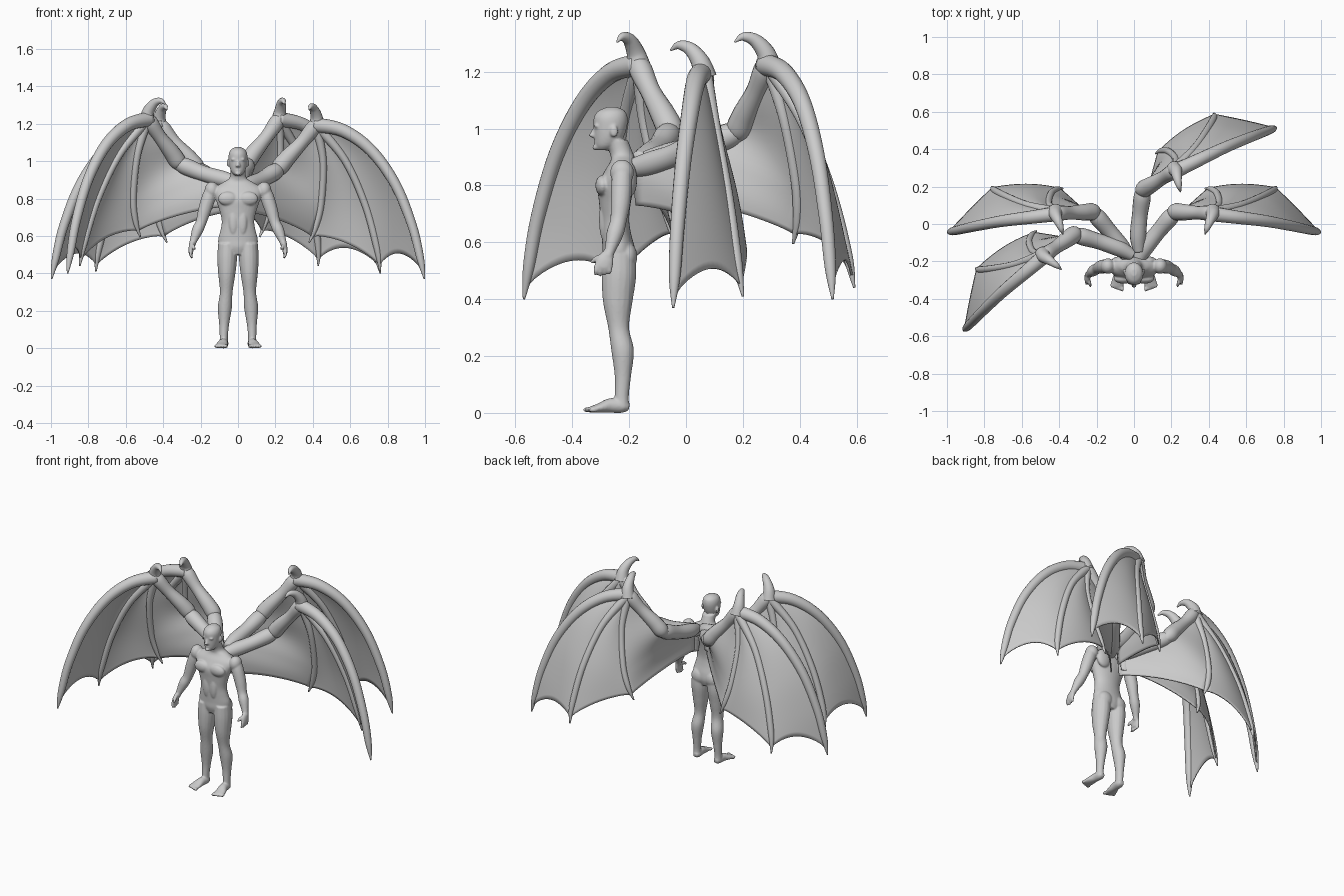
import bpy, bmesh
from math import sin, cos, pi, radians
from mathutils import Vector, Matrix


def spline(pts, n):
    """Catmull-Rom through tuples of any length, n+1 samples."""
    out, last = [], len(pts) - 1
    for k in range(n + 1):
        f = k / n * last
        i = min(int(f), last - 1)
        t = f - i
        p1, p2 = pts[i], pts[i + 1]
        p0, p3 = pts[max(i - 1, 0)], pts[min(i + 2, last)]
        out.append([0.5 * (2 * b + (c - a) * t + (2 * a - 5 * b + 4 * c - d) * t * t
                    + (3 * b - a - 3 * c + d) * t ** 3) for a, b, c, d in zip(p0, p1, p2, p3)])
    return out


def loft(bm, rows, ref=None, n=24, sides=16, mirror=1):
    """Closed tube through (x,y,z,ra[,rb]); level rings when ref is None."""
    rows = spline([(r[0] * mirror,) + tuple(r[1:]) for r in rows], n)
    rings = []
    for i, r in enumerate(rows):
        p, ra, rb = Vector(r[:3]), max(r[3], .002), max(r[-1], .002)
        u, v = Vector((1, 0, 0)), Vector((0, 1, 0))
        if ref:
            t = (Vector(rows[min(i + 1, n)][:3]) - Vector(rows[max(i - 1, 0)][:3])).normalized()
            u = Vector(ref)
            u = (u - t * u.dot(t)).normalized()
            v = t.cross(u)
        rings.append([bm.verts.new(p + u * ra * cos(2 * pi * k / sides) + v * rb * sin(2 * pi * k / sides))
                      for k in range(sides)])
    for a, b in zip(rings, rings[1:]):
        for k in range(sides):
            j = (k + 1) % sides
            bm.faces.new((a[k], a[j], b[j], b[k]))
    bm.faces.new(rings[0][::-1])
    bm.faces.new(rings[-1])


def ball(bm, c, r):
    m = Matrix.Translation(c) @ Matrix.Diagonal((*r, 1))
    bmesh.ops.create_uvsphere(bm, u_segments=20, v_segments=12, radius=1, matrix=m)


def finish(bm, name, m=None):
    if m:
        bm.transform(m)
    bmesh.ops.recalc_face_normals(bm, faces=bm.faces)
    for f in bm.faces:
        f.smooth = True
    me = bpy.data.meshes.new(name)
    bm.to_mesh(me)
    bm.free()
    ob = bpy.data.objects.new(name, me)
    bpy.context.collection.objects.link(ob)
    return ob


# ---- human body: overlapping forms fused by a voxel remesh ----
bm = bmesh.new()
# torso and neck
loft(bm, [(0, -.235, .50, .06, .045), (0, -.235, .54, .098, .058), (0, -.237, .58, .106, .057),
          (0, -.245, .63, .094, .052), (0, -.25, .68, .087, .05), (0, -.25, .74, .1, .056),
          (0, -.246, .80, .12, .064), (0, -.232, .85, .13, .055), (0, -.222, .885, .085, .044),
          (0, -.226, .91, .046, .041), (0, -.245, .96, .04, .04)], n=50, sides=32)
# head
loft(bm, [(0, -.288, .924, .018, .024), (0, -.28, .94, .034, .04), (0, -.271, .97, .045, .052),
          (0, -.266, 1.01, .05, .059), (0, -.265, 1.04, .049, .059), (0, -.262, 1.062, .038, .047),
          (0, -.26, 1.076, .014, .018)], n=30, sides=28)
loft(bm, [(0, -.318, 1.008, .007), (0, -.325, .99, .009), (0, -.329, .975, .013), (0, -.318, .968, .01)], n=10)
ball(bm, (0, -.313, .951), (.018, .012, .006))
ball(bm, (0, -.317, .934), (.016, .013, .01))
for s in (1, -1):
    ball(bm, (s * .02, -.313, 1.01), (.019, .011, .007))
    ball(bm, (s * .053, -.253, .99), (.007, .014, .021))
    # chest, belly, seat and shoulder muscles
    ball(bm, (s * .055, -.293, .80), (.053, .026, .037))
    ball(bm, (s * .024, -.288, .68), (.026, .018, .075))
    ball(bm, (s * .05, -.207, .55), (.05, .036, .05))
    ball(bm, (s * .14, -.225, .845), (.038, .042, .046))
    ball(bm, (s * .07, -.197, .82), (.05, .025, .06))
    # leg
    loft(bm, [(.056, -.235, .56, .05, .058), (.058, -.236, .48, .053, .061), (.06, -.24, .39, .045, .052),
              (.063, -.237, .30, .034, .037), (.07, -.223, .22, .038, .04), (.074, -.222, .13, .027, .029),
              (.076, -.226, .06, .022, .025), (.076, -.226, .02, .024, .027)], n=40, mirror=s)
    # foot and toes
    loft(bm, [(.074, -.2, .02, .014, .013), (.075, -.222, .024, .024, .024), (.079, -.265, .026, .026, .026),
              (.087, -.305, .017, .033, .017), (.091, -.335, .012, .034, .011)], (1, 0, 0), mirror=s)
    for k in range(5):
        ball(bm, (s * (.063 + .014 * k), -.346 + .005 * k, .011), (.009 - .0006 * k, .016, .01))
    # arm
    loft(bm, [(.135, -.222, .87, .03), (.155, -.226, .81, .037), (.178, -.23, .74, .035),
              (.197, -.238, .675, .029), (.217, -.25, .63, .03), (.24, -.268, .57, .019),
              (.246, -.275, .55, .019)], (0, 1, 0), n=30, mirror=s)
    # hand
    loft(bm, [(.242, -.27, .565, .018, .016), (.25, -.283, .54, .03, .014), (.252, -.29, .515, .032, .013),
              (.251, -.292, .505, .028, .011)], (0, 1, 0), n=10, mirror=s)
    for k in range(4):
        y = -.315 + .016 * k
        loft(bm, [(.252, y, .52, .0085), (.253, y - .002, .50, .0085), (.245, y - .004, .482 + .004 * abs(k - 1), .006)],
             (0, 1, 0), n=8, sides=10, mirror=s)
    loft(bm, [(.246, -.29, .55, .01), (.238, -.315, .543, .01), (.232, -.333, .528, .007)],
         (0, 0, 1), n=8, sides=10, mirror=s)
body = finish(bm, "human_body")
mod = body.modifiers.new("fuse", 'REMESH')
mod.mode, mod.voxel_size, mod.use_smooth_shade = 'VOXEL', .0048, True
mod = body.modifiers.new("soften", 'SMOOTH')
mod.factor, mod.iterations = .5, 4

# ---- wing: right-hand master shape ----
F1 = [(.41, .055, 1.195, .04), (.56, .035, 1.165, .035), (.71, .015, 1.06, .031), (.84, -.01, .88, .028),
      (.93, -.03, .66, .025), (.975, -.04, .48, .02), (.997, -.045, .37, .004)]
F2 = [(.42, .065, 1.19, .028), (.57, .10, 1.01, .021), (.68, .145, .77, .02), (.745, .18, .53, .018),
      (.76, .2, .41, .004)]
F3 = [(.42, .065, 1.18, .026), (.455, .105, 1.0, .019), (.445, .16, .78, .018), (.415, .185, .65, .016),
      (.38, .19, .565, .004)]
CLAW = [(.42, .065, 1.18, .044), (.42, .05, 1.235, .033), (.405, .015, 1.28, .024), (.39, -.025, 1.293, .015),
        (.38, -.055, 1.275, .003)]
UPPER = [(.02, -.2, .86, .03), (.06, -.13, .875, .043), (.13, -.04, .905, .042), (.19, .03, .94, .046),
         (.22, .065, .96, .036)]
FORE = [(.19, .06, .93, .02), (.22, .065, .965, .045), (.265, .063, 1.02, .044), (.34, .06, 1.1, .036),
        (.4, .058, 1.175, .041), (.425, .055, 1.215, .028)]
INNER = [(.42, .06, 1.18), (.32, .062, 1.07), (.22, .065, .95), (.12, -.05, .89), (.04, -.17, .83), (.03, -.175, .73)]


def panel(bm, a, b, ea, eb, sag, billow, nt=24, ns=14):
    """Membrane between two ribs, scalloped along its free edge."""
    ca, cb = spline(a, 200), spline(b, 200)
    grid = []
    for i in range(nt + 1):
        row = []
        for j in range(ns + 1):
            s = j / ns
            arch = 4 * s * (1 - s)
            t = i / nt
            k = t * (ea * (1 - s) + eb * s - sag * arch ** .7) * 200
            k0 = min(int(k), 199)
            f = k - k0
            pa, pb = (Vector(c[k0][:3]).lerp(Vector(c[k0 + 1][:3]), f) for c in (ca, cb))
            p = pa.lerp(pb, s)
            p.y += billow * arch * sin(pi * min(t, .8) / 1.6)
            row.append(bm.verts.new(p))
        grid.append(row)
    for r0, r1 in zip(grid, grid[1:]):
        for j in range(ns):
            bm.faces.new((r0[j], r0[j + 1], r1[j + 1], r1[j]))


# second pair is the first turned about the spine and raised slightly
pivot = Vector((0, -.183, 0))
turned = (Matrix.Translation(pivot + Vector((0, .04, .03))) @ Matrix.Rotation(radians(33), 4, 'Z')
          @ Matrix.Translation(-pivot))
for pair, base in (("straight", Matrix()), ("turned", turned)):
    for side, s in (("right", 1), ("left", -1)):
        m = base @ Matrix.Diagonal((s, 1, 1, 1))
        bones = bmesh.new()
        for rows, ref in ((F1, (0, 1, 0)), (F2, (0, 1, 0)), (F3, (0, 1, 0)), (CLAW, (1, 0, 0)),
                          (UPPER, (0, 0, 1)), (FORE, (0, 1, 0))):
            loft(bones, rows, ref, n=36)
        finish(bones, f"{pair}_{side}_wing_bones", m)
        skin = bmesh.new()
        panel(skin, F1, F2, .93, .9, .12, .02)
        panel(skin, F2, F3, .9, .88, .09, .025)
        panel(skin, F3, INNER, .88, 1, .05, .015)
        sheet = finish(skin, f"{pair}_{side}_wing_membrane", m)
        mod = sheet.modifiers.new("thickness", 'SOLIDIFY')
        mod.thickness, mod.offset = .008, 0
